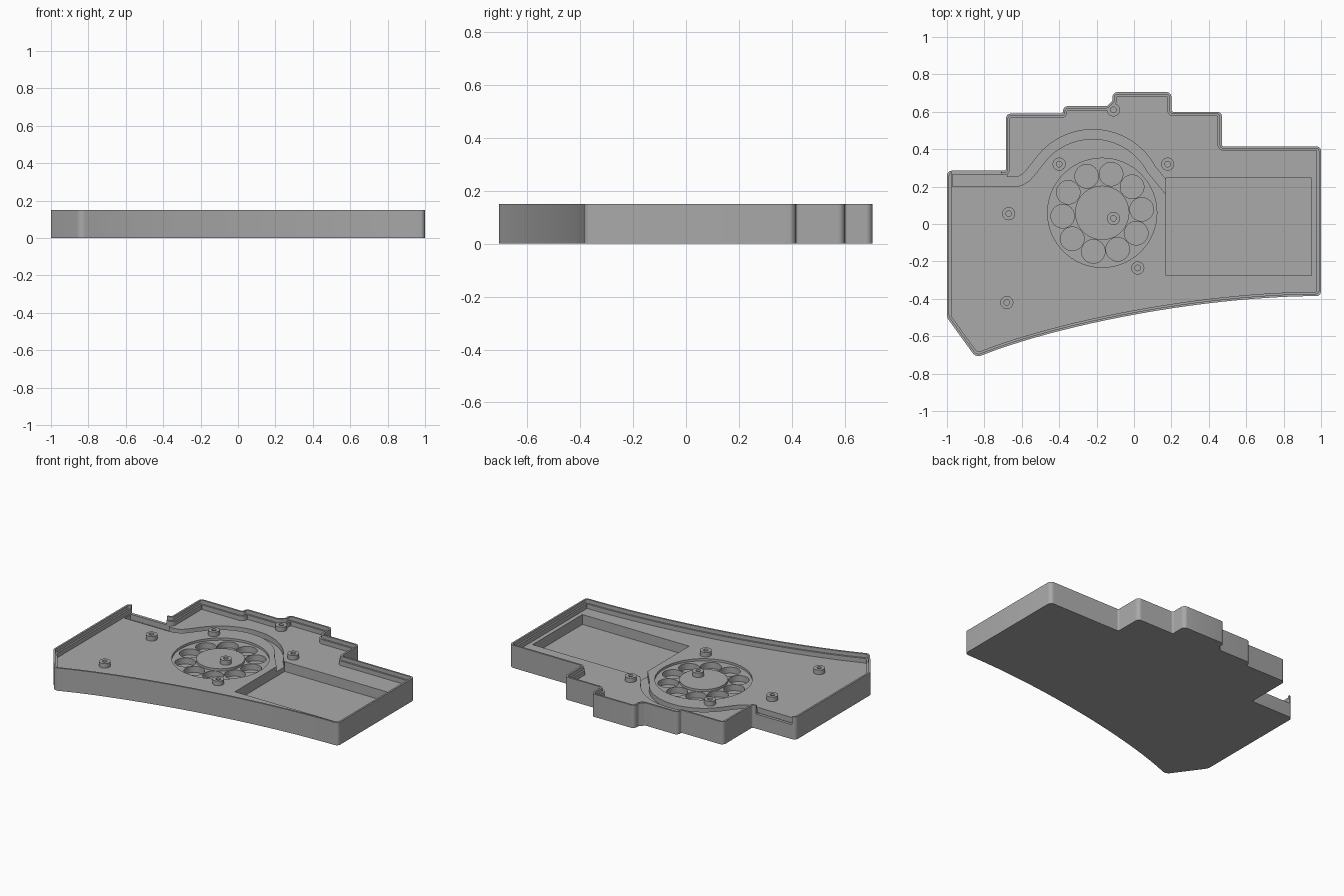
import bpy
import bmesh
import math
from mathutils import Vector
from mathutils.geometry import interpolate_bezier

if "Cube" in bpy.data.objects:
    bpy.data.objects.remove(bpy.data.objects["Cube"])

HEIGHT, LEDGE, FLOOR = 0.15, 0.125, 0.095

grey = bpy.data.materials.new("plain grey")
grey.use_nodes = True
grey.diffuse_color = (0.4, 0.4, 0.4, 1)
grey.node_tree.nodes["Principled BSDF"].inputs["Base Color"].default_value = (0.4, 0.4, 0.4, 1)


def prism(name, points, z0, z1):
    """Upright solid over a flat outline."""
    bm = bmesh.new()
    face = bm.faces.new([bm.verts.new((p[0], p[1], z0)) for p in points])
    new = bmesh.ops.extrude_face_region(bm, geom=[face])["geom"]
    bmesh.ops.translate(bm, vec=(0, 0, z1 - z0),
                        verts=[v for v in new if isinstance(v, bmesh.types.BMVert)])
    bmesh.ops.recalc_face_normals(bm, faces=bm.faces)
    mesh = bpy.data.meshes.new(name)
    bm.to_mesh(mesh)
    bm.free()
    mesh.materials.append(grey)
    obj = bpy.data.objects.new(name, mesh)
    bpy.context.collection.objects.link(obj)
    return obj


def circle(x, y, r, n=48):
    return [(x + r * math.cos(math.tau * i / n), y + r * math.sin(math.tau * i / n))
            for i in range(n)]


def box(x0, x1, y0, y1):
    return [(x0, y0), (x1, y0), (x1, y1), (x0, y1)]


def cut(target, points, z0, z1=0.3):
    """Subtract a prism from the target and discard the cutter."""
    cutter = prism("cutter", points, z0, z1)
    cutter.hide_render = True
    mod = target.modifiers.new("cut", "BOOLEAN")
    mod.operation, mod.solver, mod.object = "DIFFERENCE", "EXACT", cutter
    bpy.context.view_layer.objects.active = target
    bpy.ops.object.modifier_apply(modifier=mod.name)
    bpy.data.objects.remove(cutter)


def rounded(corners, steps=6):
    """Fillet every (x, y, radius) corner with an arc."""
    out = []
    for i, (x, y, r) in enumerate(corners):
        p = Vector((x, y))
        if r == 0:
            out.append(p)
            continue
        a = (Vector(corners[i - 1][:2]) - p).normalized()
        b = (Vector(corners[(i + 1) % len(corners)][:2]) - p).normalized()
        half = a.angle(b) / 2
        centre = p + (a + b).normalized() * r / math.sin(half)
        start = p + a * r / math.tan(half) - centre
        end = p + b * r / math.tan(half) - centre
        sweep = start.angle_signed(end)
        for k in range(steps + 1):
            t = -sweep * k / steps
            c, s = math.cos(t), math.sin(t)
            out.append(centre + Vector((c * start.x - s * start.y, s * start.x + c * start.y)))
    return out


def offset(points, d, closed=True):
    """Shift a path to its left by d with mitred corners."""
    out, n = [], len(points)
    for i, p in enumerate(points):
        before = points[i - 1] if closed or i else None
        after = points[(i + 1) % n] if closed or i < n - 1 else None
        e1 = (p - before).normalized() if before is not None else None
        e2 = (after - p).normalized() if after is not None else e1
        e1 = e1 or e2
        n1, n2 = Vector((-e1.y, e1.x)), Vector((-e2.y, e2.x))
        m = (n1 + n2).normalized()
        out.append(p + m * d / max(m.dot(n1), 0.3))
    return out


# Case outline: swept front edge, then the stepped back edge
sweep = interpolate_bezier(Vector((-0.845, -0.715, 0)), Vector((-0.45, -0.55, 0)),
                           Vector((0.35, -0.385, 0)), Vector((1, -0.385, 0)), 24)
R, C = 0.026, 0.01
corners = [(-0.845, -0.715, 0.04)] + [(p.x, p.y, 0) for p in sweep[1:-1]] + [
    (1, -0.385, R), (1, 0.415, R), (0.47, 0.415, C), (0.47, 0.6, R), (0.2, 0.6, C),
    (0.2, 0.705, R), (-0.115, 0.705, R), (-0.115, 0.66, C), (-0.145, 0.63, C),
    (-0.38, 0.63, R), (-0.38, 0.59, C), (-0.685, 0.59, R), (-0.685, 0.285, C),
    (-1, 0.285, R), (-1, -0.5, 0.04)]
outline = rounded(corners)

# Tray with a stepped rim
case = prism("case_tray", outline, 0, HEIGHT)
cut(case, offset(outline, 0.012), LEDGE)
cut(case, offset(outline, 0.023), FLOOR)

# Cable opening in the back wall and its landing
cut(case, box(-0.975, -0.71, 0.25, 0.35), FLOOR + 0.001)
cut(case, box(-0.97, -0.68, 0.2, 0.265), 0.06)

# Cable channel curving around the dial to the pocket
path = [Vector((0.21, 0.15))]
for k in range(25):
    a = math.radians(28 + 112 * k / 24)
    path.append(Vector((-0.22 + 0.355 * math.cos(a), 0.125 + 0.355 * math.sin(a))))
path += [Vector(p) for p in ((-0.545, 0.285), (-0.575, 0.25), (-0.61, 0.23),
                             (-0.65, 0.225), (-0.72, 0.225))]
cut(case, offset(path, 0.025, False) + offset(path, -0.025, False)[::-1], 0.0605)

# Large rectangular pocket
cut(case, box(0.17, 0.95, -0.275, 0.245), 0.03)

# Dial recess with a ring of round wells
DX, DY = -0.17, 0.06
cut(case, circle(DX, DY, 0.292, 72), 0.08)
for k in range(10):
    a = math.radians(5 + 36 * k)
    cut(case, circle(DX + 0.212 * math.cos(a), DY + 0.212 * math.sin(a), 0.063, 32), 0.04)
hub = prism("dial_hub", circle(DX, DY, 0.145), 0.07, FLOOR)

# Screw posts with blind holes
posts = []
for x, y in ((-0.11, 0.61), (-0.4, 0.32), (0.18, 0.32), (-0.67, 0.055),
             (-0.11, 0.03), (0.02, -0.235), (-0.68, -0.42)):
    post = prism("screw_post", circle(x, y, 0.035, 32), FLOOR - 0.01, 0.125)
    cut(post, circle(x, y, 0.015, 24), 0.1)
    posts.append(post)

# Smooth the rounded walls, keep the edges crisp
bpy.ops.object.select_all(action="DESELECT")
for obj in [case, hub] + posts:
    obj.select_set(True)
bpy.context.view_layer.objects.active = case
bpy.ops.object.shade_smooth_by_angle(angle=math.radians(30))
